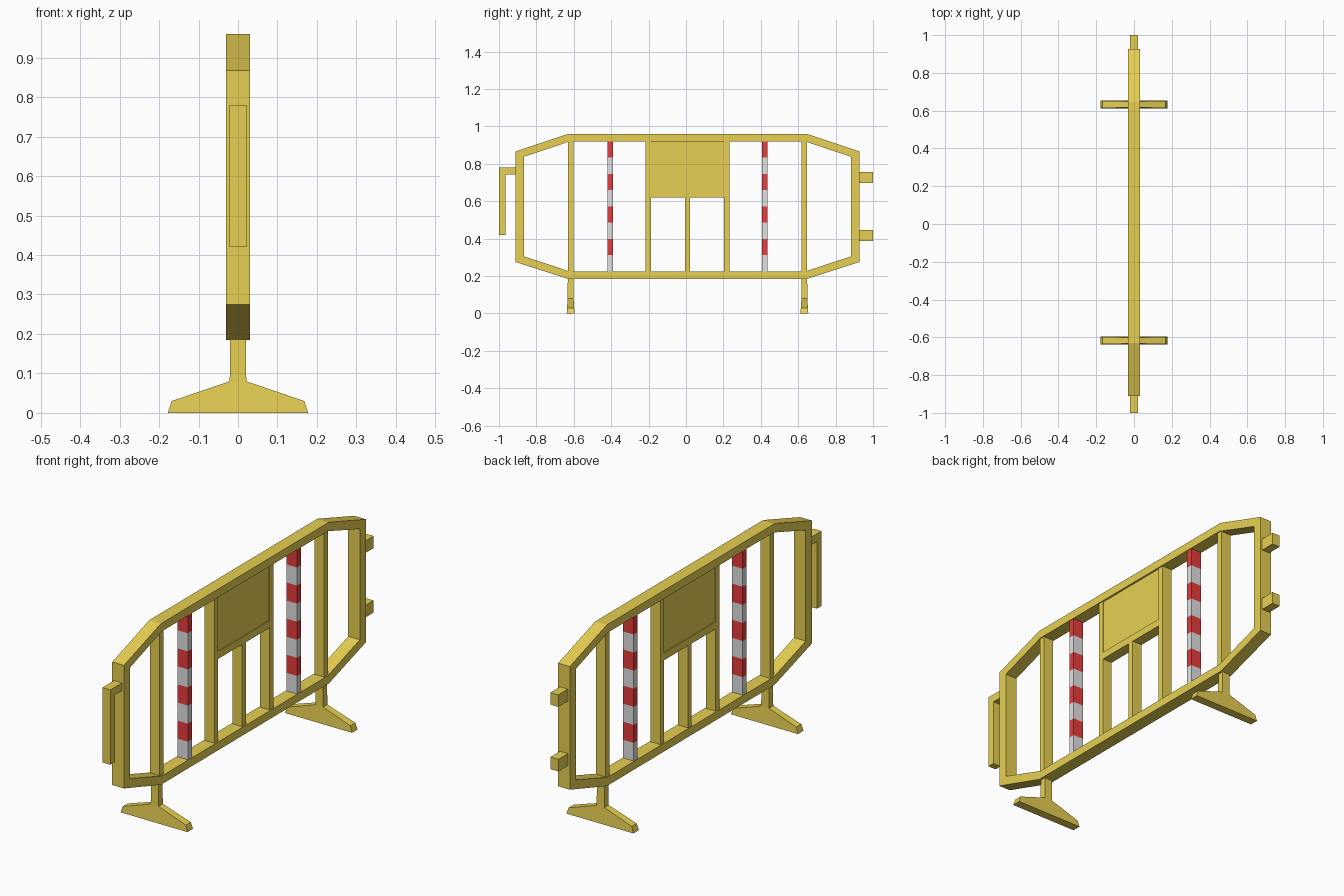
import bpy, bmesh

old = bpy.data.objects.get("Cube")
if old:
    bpy.data.objects.remove(old, do_unlink=True)

MID = 0.008  # middle of the frame along y


def material(name, rgb):
    m = bpy.data.materials.new(name)
    m.use_nodes = True
    m.diffuse_color = (*rgb, 1)
    m.node_tree.nodes["Principled BSDF"].inputs["Base Color"].default_value = (*rgb, 1)
    return m


yellow = material("yellow plastic", (0.8, 0.63, 0.085))
red = material("stripe red", (0.8, 0.045, 0.045))
white = material("stripe white", (0.77, 0.76, 0.77))


def finish(name, bm, mats):
    bmesh.ops.recalc_face_normals(bm, faces=bm.faces[:])
    me = bpy.data.meshes.new(name)
    bm.to_mesh(me)
    bm.free()
    for m in mats:
        me.materials.append(m)
    ob = bpy.data.objects.new(name, me)
    bpy.context.collection.objects.link(ob)
    return ob


def box(name, half_x, y0, y1, z0, z1, slices=0):
    """Box centred on x; slices cuts it into bands of alternating colour."""
    bm = bmesh.new()
    bmesh.ops.create_cube(bm, size=1)
    for v in bm.verts:
        v.co.x *= 2 * half_x
        v.co.y = y0 + (v.co.y + 0.5) * (y1 - y0)
        v.co.z = z0 + (v.co.z + 0.5) * (z1 - z0)
    step = (z1 - z0) / max(slices, 1)
    for i in range(1, slices):
        geom = bm.verts[:] + bm.edges[:] + bm.faces[:]
        bmesh.ops.bisect_plane(bm, geom=geom, plane_co=(0, 0, z0 + i * step), plane_no=(0, 0, 1))
    if slices:
        for f in bm.faces:
            band = int((f.calc_center_median().z - z0) / step)
            f.material_index = min(band, slices - 1) % 2
    return finish(name, bm, [white, red] if slices else [yellow])


# Outer frame: an eight-sided ring with sloping corners
def octagon(half_y, shoulder, z_low, z_low_side, z_high_side, z_high):
    right = [(shoulder, z_low), (half_y, z_low_side), (half_y, z_high_side), (shoulder, z_high)]
    left = [(-y, z) for y, z in reversed(right)]
    return [(y + MID, z) for y, z in right + left]


bm = bmesh.new()
outer = octagon(0.919, 0.638, 0.185, 0.275, 0.867, 0.96)
inner = octagon(0.873, 0.63, 0.225, 0.305, 0.838, 0.92)
H = 0.031
rings = [[bm.verts.new((x, y, z)) for y, z in loop]
         for x, loop in ((H, outer), (H, inner), (-H, inner), (-H, outer))]
for a, b in zip(rings, rings[1:] + rings[:1]):
    for i in range(8):
        j = (i + 1) % 8
        bm.faces.new((a[i], a[j], b[j], b[i]))
finish("outer_frame", bm, [yellow])

# Upright bars, striped posts and legs, in mirrored pairs
LOW, HIGH = 0.222, 0.922
for side, s in (("front", -1), ("back", 1)):
    for name, pos, half in (("end_bar", 0.625, 0.015), ("panel_bar", 0.21, 0.014)):
        c = MID + s * pos
        box(f"{side}_{name}", 0.026, c - half, c + half, LOW, HIGH)

    c = MID + s * 0.414
    box(f"{side}_striped_post", 0.028, c - 0.015, c + 0.015, 0.225, 0.92, slices=8)

    # Foot: splayed base drawn in slightly towards the stem
    c = MID + s * 0.625
    bm = bmesh.new()
    levels = [(0.178, 0.021, 0), (0.168, 0.019, 0.03), (0.021, 0.016, 0.08), (0.02, 0.015, 0.19)]
    loops = [[bm.verts.new((sx * hx, c + sy * hy, z))
              for sx, sy in ((-1, -1), (1, -1), (1, 1), (-1, 1))] for hx, hy, z in levels]
    for a, b in zip(loops, loops[1:]):
        for i in range(4):
            j = (i + 1) % 4
            bm.faces.new((a[i], a[j], b[j], b[i]))
    bm.faces.new(loops[0])
    bm.faces.new(loops[-1])
    finish(f"{side}_foot", bm, [yellow])

# Middle bay: sign panel, rail below it and short bar
box("sign_panel", 0.022, MID - 0.2, MID + 0.2, 0.65, 0.922)
box("panel_rail", 0.026, MID - 0.2, MID + 0.2, 0.62, 0.655)
box("middle_bar", 0.026, MID - 0.014, MID + 0.014, LOW, 0.625)

# Front hook: L-shaped profile extruded across x
bm = bmesh.new()
hook = [(-1, 0.42), (-0.965, 0.42), (-0.965, 0.742), (-0.9, 0.742), (-0.9, 0.78), (-1, 0.78)]
face = bm.faces.new([bm.verts.new((-0.021, y, z)) for y, z in hook])
ext = bmesh.ops.extrude_face_region(bm, geom=[face])
bmesh.ops.translate(bm, vec=(0.042, 0, 0),
                    verts=[g for g in ext["geom"] if isinstance(g, bmesh.types.BMVert)])
finish("hook", bm, [yellow])

# Back lugs that receive the hook of the next barrier
for name, z in (("lower_lug", 0.417), ("upper_lug", 0.727)):
    box(name, 0.021, 0.915, 1, z - 0.029, z + 0.029)
